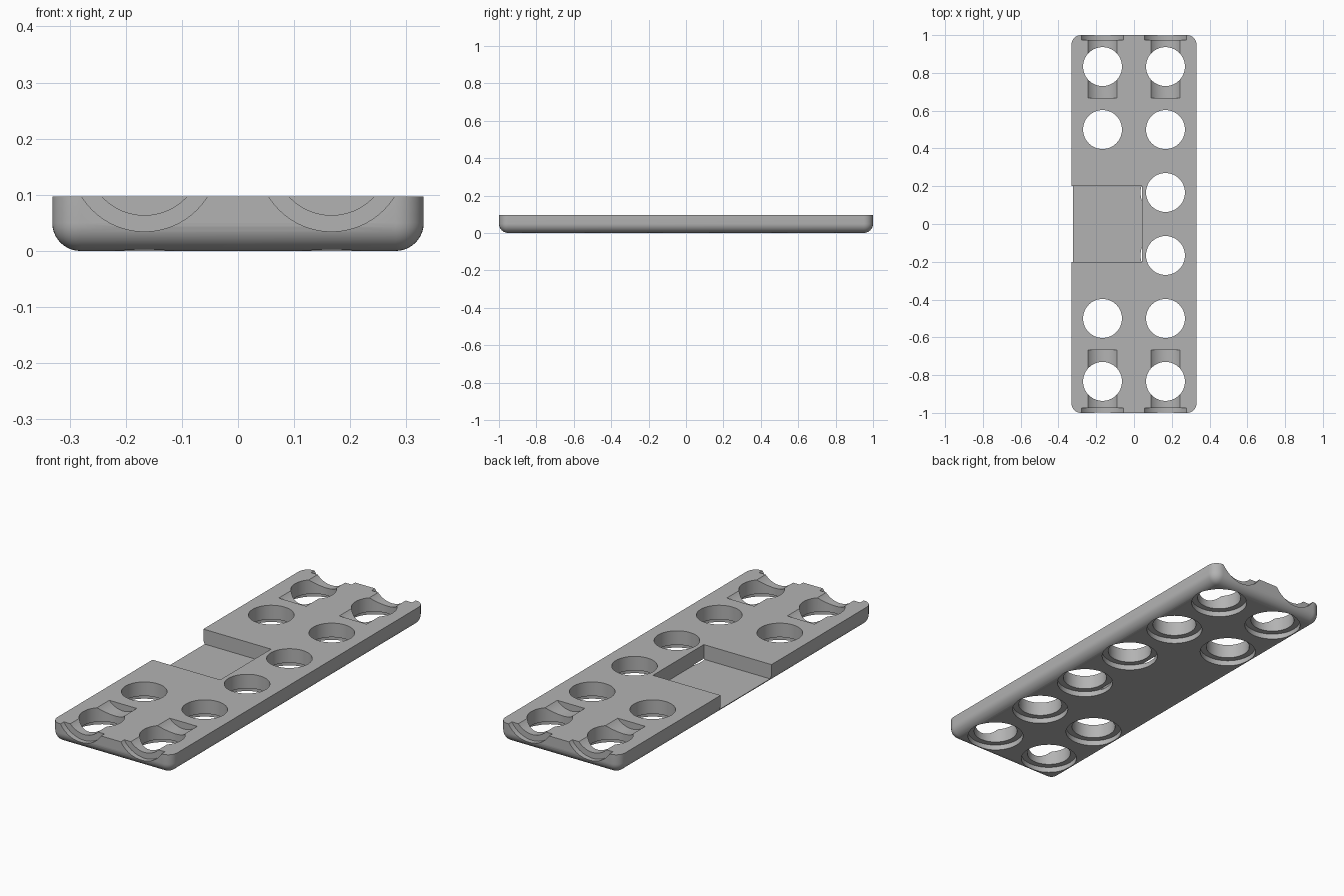
import bpy, bmesh
from math import pi
from mathutils import Matrix, Vector

if "Cube" in bpy.data.objects:
    bpy.data.objects.remove(bpy.data.objects["Cube"], do_unlink=True)

# Overall sizes
W, L, H = 0.662, 2.0, 0.097
EDGE = 0.05
PITCH = 1 / 3
BORE, RIM, RIM_DEPTH = 0.103, 0.132, 0.027
FLOOR = 0.024

GREY = (0.45, 0.45, 0.45, 1)
mat = bpy.data.materials.new("plain grey")
mat.use_nodes = True
mat.diffuse_color = GREY
mat.node_tree.nodes["Principled BSDF"].inputs["Base Color"].default_value = GREY


def add_box(bm, lo, hi):
    lo, hi = Vector(lo), Vector(hi)
    m = Matrix.Translation((lo + hi) / 2) @ Matrix.Diagonal((*(hi - lo), 1))
    return bmesh.ops.create_cube(bm, size=1, matrix=m)


def add_cylinder(bm, a, b, radius):
    a, b = Vector(a), Vector(b)
    turn = (b - a).to_track_quat("Z", "Y").to_matrix().to_4x4()
    bmesh.ops.create_cone(bm, cap_ends=True, segments=64, radius1=radius, radius2=radius,
                          depth=(b - a).length, matrix=Matrix.Translation((a + b) / 2) @ turn)


def finish(bm, name):
    me = bpy.data.meshes.new(name)
    bm.to_mesh(me)
    bm.free()
    ob = bpy.data.objects.new(name, me)
    bpy.context.collection.objects.link(ob)
    me.materials.append(mat)
    return ob


def cut(target, bm):
    cutter = finish(bm, "cutter")
    cutter.hide_render = True
    mod = target.modifiers.new("cut", "BOOLEAN")
    mod.operation, mod.solver, mod.object = "DIFFERENCE", "EXACT", cutter
    bpy.ops.object.modifier_apply(modifier=mod.name)
    bpy.data.objects.remove(cutter, do_unlink=True)


# Plate with rounded sides and underside, flat sharp top
bm = bmesh.new()
add_box(bm, (-W / 2, -L / 2, 0), (W / 2, L / 2, H))
edges = [e for e in bm.edges if not all(v.co.z > H / 2 for v in e.verts)]
bmesh.ops.bevel(bm, geom=edges, offset=EDGE, segments=10, profile=0.5,
                affect="EDGES", clamp_overlap=False)
plate = finish(bm, "half_beam_plate")
bpy.ops.object.select_all(action="DESELECT")
plate.select_set(True)
bpy.context.view_layer.objects.active = plate

# Side pocket
bm = bmesh.new()
add_box(bm, (-W, -0.2, FLOOR), (0.042, 0.2, H + 0.1))
cut(plate, bm)

# Upright holes, with a wider rim recess on the underside
holes = [(sx * PITCH / 2, sy * PITCH * k) for sx in (-1, 1) for sy in (-1, 1)
         for k in (0.5, 1.5, 2.5) if not (sx < 0 and k < 1)]
for radius, top in ((RIM, RIM_DEPTH), (BORE, H + 0.1)):
    bm = bmesh.new()
    for x, y in holes:
        add_cylinder(bm, (x, y, -0.1), (x, y, top), radius)
    cut(plate, bm)

# Half-open pin channels entering from both ends, with rim recesses
for radius, inner in ((RIM, L / 2 - RIM_DEPTH), (BORE, 2 * PITCH)):
    bm = bmesh.new()
    for sx in (-1, 1):
        for sy in (-1, 1):
            x = sx * PITCH / 2
            add_cylinder(bm, (x, sy * inner, PITCH / 2), (x, sy * 1.1, PITCH / 2), radius)
    cut(plate, bm)

bpy.ops.object.shade_smooth_by_angle(angle=pi / 6)
